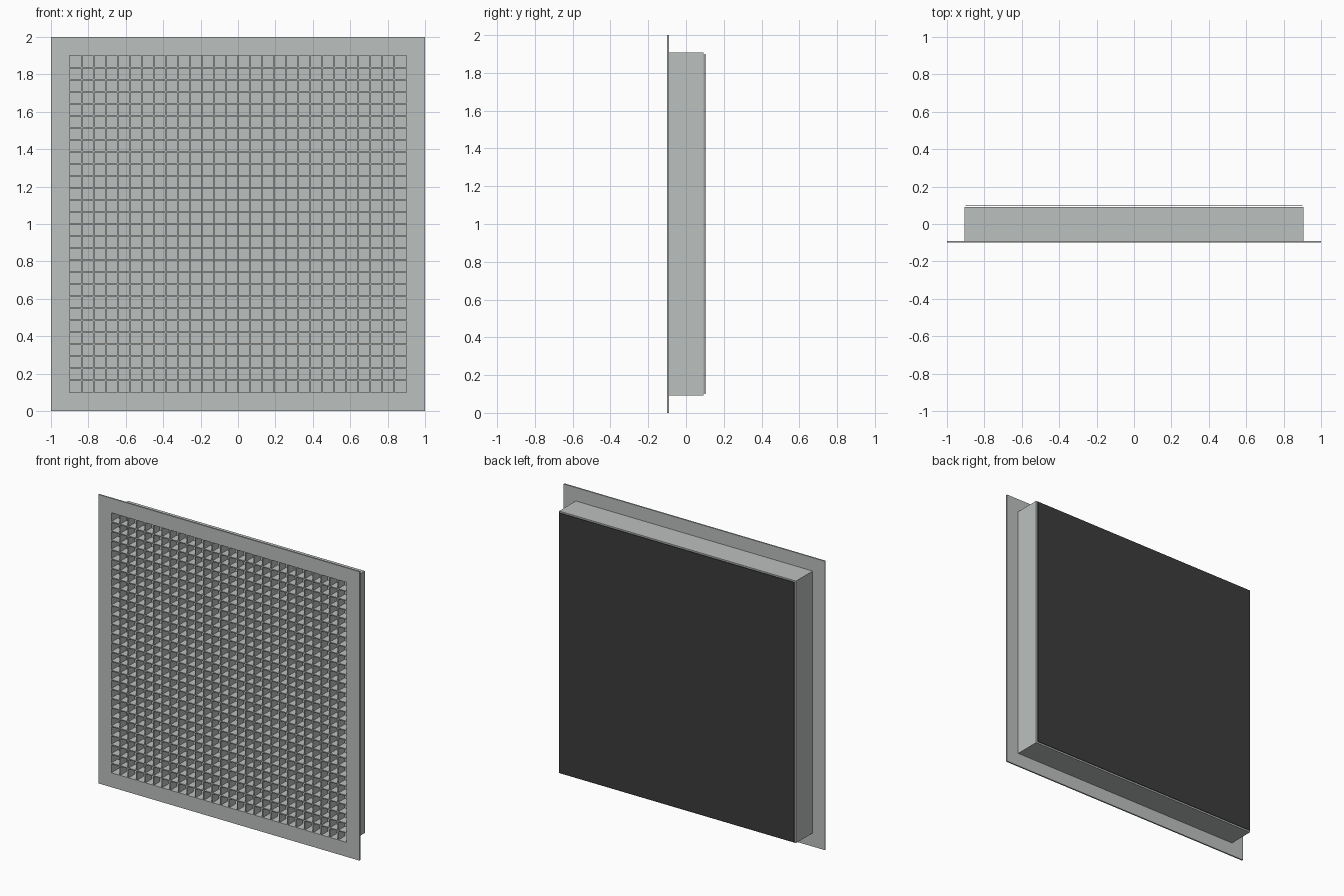
import bpy

cube = bpy.data.objects.get("Cube")
if cube:
    bpy.data.objects.remove(cube)


def make_material(name, colour):
    mat = bpy.data.materials.new(name)
    mat.use_nodes = True
    mat.diffuse_color = (*colour, 1)
    mat.node_tree.nodes["Principled BSDF"].inputs["Base Color"].default_value = (*colour, 1)
    return mat


grey = make_material("light grey metal", (0.50, 0.53, 0.52))
black = make_material("black backing", (0.045, 0.045, 0.045))

FRONT, FLANGE_BACK, BOX_BACK = -0.10, -0.09, 0.092
OPENING, BOX, OUTER = 0.90, 0.907, 1.0
CELLS, SLAT, GRID_BACK = 28, 0.007, -0.03


def box(name, x, y, z, mat):
    """Box between (min, max) pairs, with z measured from the panel centre."""
    bpy.ops.mesh.primitive_cube_add(
        size=1, location=(sum(x) / 2, sum(y) / 2, sum(z) / 2 + 1))
    obj = bpy.context.object
    obj.name = name
    obj.scale = (x[1] - x[0], y[1] - y[0], z[1] - z[0])
    bpy.ops.object.transform_apply(location=False, rotation=False, scale=True)
    obj.data.materials.append(mat)
    return obj


def ring(name, inner, outer, y):
    """Square frame in the xz plane, made by extruding a flat ring of quads."""
    corners = [(-1, -1), (1, -1), (1, 1), (-1, 1)]
    verts = [(sx * r, d, sz * r + 1) for d in y for r in (inner, outer) for sx, sz in corners]
    faces = []
    for i in range(4):
        j = (i + 1) % 4
        faces += [(i, 4 + i, 4 + j, j), (8 + i, 8 + j, 12 + j, 12 + i),
                  (4 + i, 12 + i, 12 + j, 4 + j), (i, j, 8 + j, 8 + i)]
    mesh = bpy.data.meshes.new(name)
    mesh.from_pydata(verts, [], faces)
    mesh.materials.append(grey)
    obj = bpy.data.objects.new(name, mesh)
    bpy.context.collection.objects.link(obj)


# Flange and housing
ring("front_flange", OPENING, OUTER, (FRONT, FLANGE_BACK))
ring("housing_walls", OPENING, BOX, (FLANGE_BACK, BOX_BACK))
box("housing_back", (-OPENING, OPENING), (BOX_BACK - 0.006, BOX_BACK),
    (-OPENING, OPENING), grey)

# Egg-crate grid of crossing slats
pitch = 2 * OPENING / CELLS
first = -OPENING + pitch
span = (-OPENING, OPENING)
slat = (first - SLAT / 2, first + SLAT / 2)
depth = (FRONT, GRID_BACK)
for name, x, z, step in (("vertical_slats", slat, span, (pitch, 0, 0)),
                         ("horizontal_slats", span, slat, (0, 0, pitch))):
    slats = box(name, x, depth, z, grey)
    array = slats.modifiers.new("Repeat", "ARRAY")
    array.count = CELLS - 1
    array.use_relative_offset = False
    array.use_constant_offset = True
    array.constant_offset_displace = step

# Dark sheet behind the housing
box("rear_sheet", span, (0.098, 0.102), span, black)
